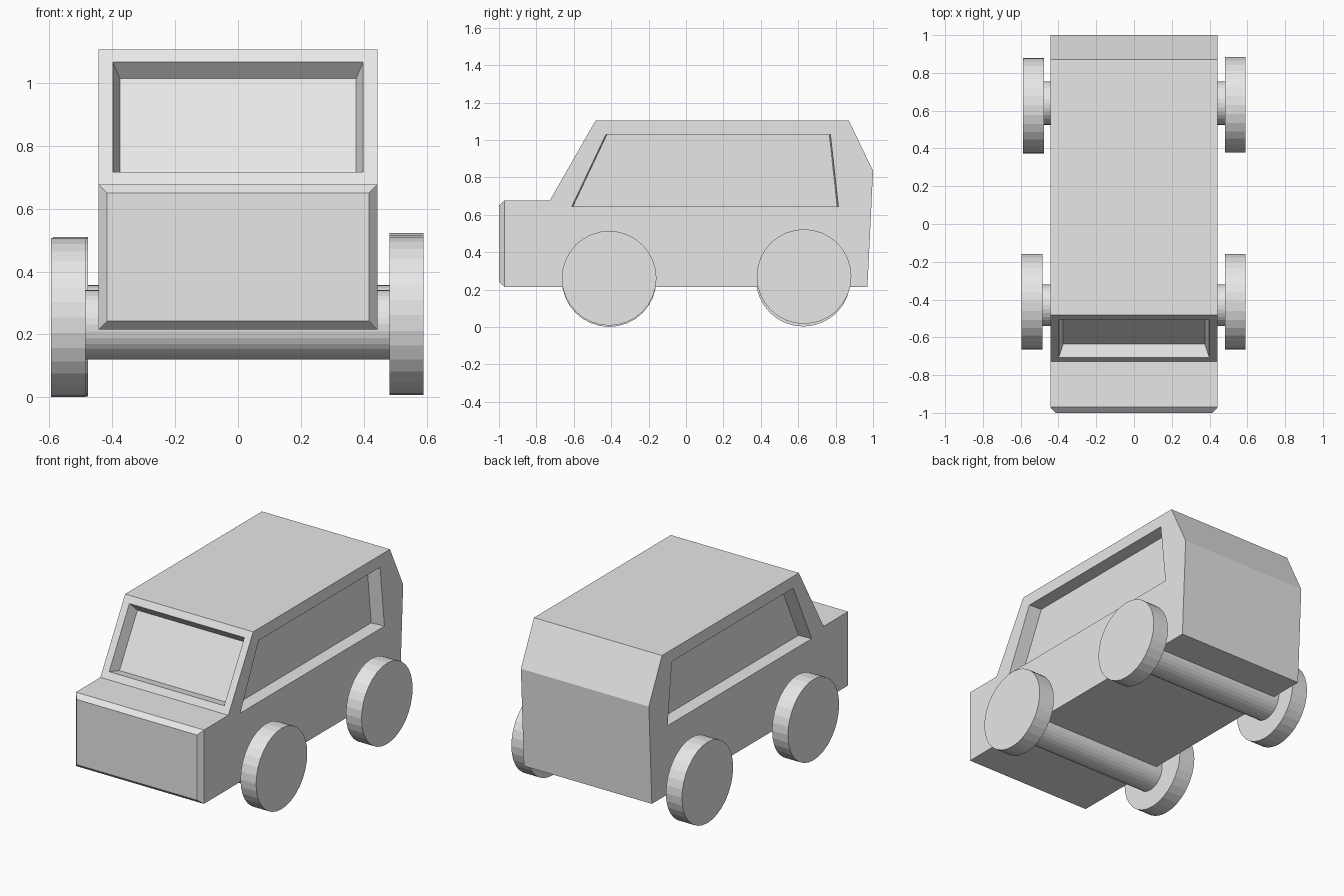
import bpy, bmesh
from math import radians
from mathutils import Matrix

cube = bpy.data.objects.get("Cube")
if cube:
    bpy.data.objects.remove(cube, do_unlink=True)

GREY = (0.8, 0.8, 0.8, 1.0)
grey = bpy.data.materials.new("plain grey")
grey.use_nodes = True
grey.diffuse_color = GREY
grey.node_tree.nodes["Principled BSDF"].inputs["Base Color"].default_value = GREY


def finish(name, bm):
    """Turn a bmesh into a named, flat-shaded grey object."""
    bmesh.ops.recalc_face_normals(bm, faces=bm.faces[:])
    mesh = bpy.data.meshes.new(name)
    bm.to_mesh(mesh)
    bm.free()
    mesh.materials.append(grey)
    ob = bpy.data.objects.new(name, mesh)
    bpy.context.collection.objects.link(ob)
    return ob


def loop_edges(bm, ring):
    """Closed loop of edges through the ring of vertices."""
    edges = []
    for a, b in zip(ring, ring[1:] + ring[:1]):
        edges.append(bm.edges.get((a, b)) or bm.edges.new((a, b)))
    return edges


def bridge(bm, ring_a, ring_b):
    """Quads between two rings of equal length."""
    n = len(ring_a)
    return [bm.faces.new((ring_a[i], ring_a[(i + 1) % n],
                          ring_b[(i + 1) % n], ring_b[i])) for i in range(n)]


# Side profile as (y, z): nose, bonnet, windscreen, roof, tail
PROFILE = [(-0.97, 0.215), (-0.97, 0.677), (-0.728, 0.677), (-0.483, 1.105),
           (0.87, 1.105), (1.0, 0.835), (0.97, 0.215)]
NOSE, WINDSCREEN = 0, 2
# Side window opening and its slightly shorter recessed pane
OPENING = [(-0.61, 0.645), (-0.428, 1.03), (0.772, 1.03), (0.815, 0.645)]
PANE = [(-0.604, 0.645), (-0.422, 1.03), (0.766, 1.03), (0.808, 0.645)]
HALF, DEPTH = 0.443, 0.087


def ring(bm, x, points):
    return [bm.verts.new((x, y, z)) for y, z in points]


# Body shell with recessed side windows
bm = bmesh.new()
rings = {s: ring(bm, s * HALF, PROFILE) for s in (-1, 1)}
panels = bridge(bm, rings[-1], rings[1])
for s, outline in rings.items():
    opening = ring(bm, s * HALF, OPENING)
    pane = ring(bm, s * (HALF - DEPTH), PANE)
    border = loop_edges(bm, outline) + loop_edges(bm, opening)
    bmesh.ops.triangle_fill(bm, use_beauty=True, edges=border)
    bridge(bm, opening, pane)
    bm.faces.new(pane)
bmesh.ops.recalc_face_normals(bm, faces=bm.faces[:])

# Windscreen: frame, then a tapered recess
screen, nose = panels[WINDSCREEN], panels[NOSE]
bmesh.ops.inset_region(bm, faces=[screen], thickness=0.045, use_even_offset=True)
bmesh.ops.inset_region(bm, faces=[screen], thickness=0.023, depth=-0.067,
                       use_even_offset=True)
# Nose: chamfered front plate
bmesh.ops.inset_region(bm, faces=[nose], thickness=0.027, depth=0.03,
                       use_even_offset=True)
finish("body", bm)


def cylinder(name, x0, x1, y, z, radius):
    """Cylinder lying along x."""
    bm = bmesh.new()
    place = Matrix.Translation(((x0 + x1) / 2, y, z)) @ Matrix.Rotation(radians(90), 4, "Y")
    bmesh.ops.create_cone(bm, cap_ends=True, segments=32, radius1=radius,
                          radius2=radius, depth=x1 - x0, matrix=place)
    return finish(name, bm)


# Wheels and axles
WHEEL = 0.253
cylinder("front_left_wheel", 0.482, 0.59, -0.411, 0.261, WHEEL)
cylinder("front_right_wheel", -0.595, -0.485, -0.411, 0.254, WHEEL)
cylinder("rear_left_wheel", 0.482, 0.59, 0.631, 0.27, WHEEL)
cylinder("rear_right_wheel", -0.588, -0.477, 0.627, 0.256, WHEEL)
cylinder("front_axle", -0.53, 0.53, -0.43, 0.231, 0.11)
cylinder("rear_axle", -0.53, 0.53, 0.64, 0.242, 0.115)
